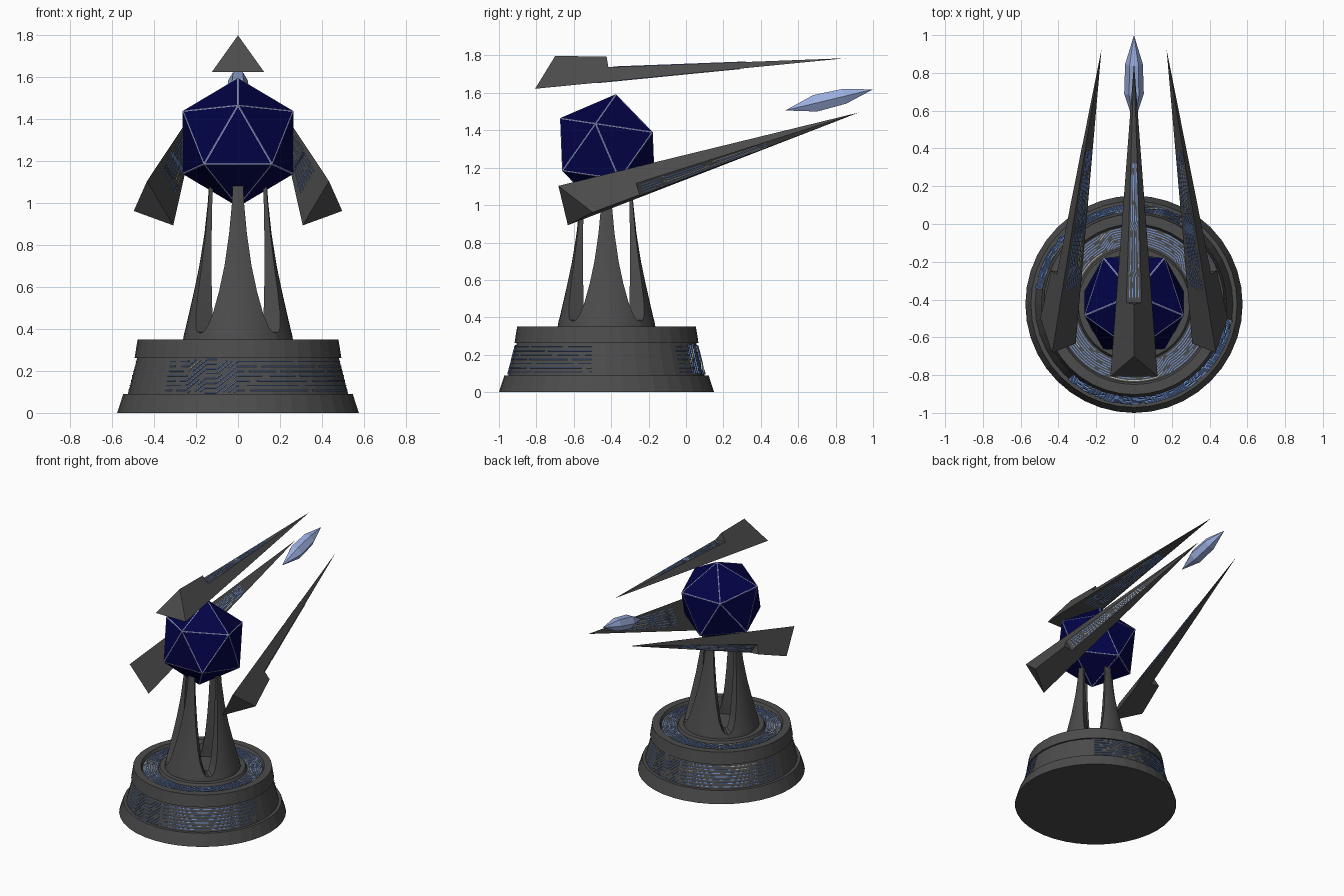
import bpy, bmesh, math, random
from mathutils import Vector

if "Cube" in bpy.data.objects:
    bpy.data.objects.remove(bpy.data.objects["Cube"])


def material(name, r, g, b):
    m = bpy.data.materials.new(name)
    m.diffuse_color = (r, g, b, 1)
    m.use_nodes = True
    m.node_tree.nodes["Principled BSDF"].inputs["Base Color"].default_value = m.diffuse_color
    return m


GREY = material("dark grey metal", .072, .072, .072)
NAVY = material("navy", .0008, .0008, .062)
EDGE = material("pale edge blue", .44, .52, .80)
CRYSTAL = material("crystal blue", .33, .43, .74)
BLUE = material("circuit blue", .19, .33, .74)
PALE = material("circuit pale", .55, .55, .50)


def finish(name, bm, mats, recalc=True):
    if recalc:
        bmesh.ops.recalc_face_normals(bm, faces=bm.faces)
    me = bpy.data.meshes.new(name)
    bm.to_mesh(me)
    bm.free()
    for m in mats:
        me.materials.append(m)
    ob = bpy.data.objects.new(name, me)
    bpy.context.collection.objects.link(ob)
    return ob


def polymesh(name, verts, faces, mats):
    bm = bmesh.new()
    vs = [bm.verts.new(v) for v in verts]
    for f in faces:
        bm.faces.new([vs[i] for i in f])
    return finish(name, bm, mats)


def circuits(name, place, rows, width, length, step, jogs, seed, lift=.003):
    """Thin raised ribbons over a panel. place(u, v) gives point and normal;
    all rows share the same diagonal jogs, so they never cross."""
    rng = random.Random(seed)
    bm = bmesh.new()

    def shift(u):
        return sum(d * min(1, max(0, (u - a) / (b - a))) for a, b, d in jogs)

    n = int(length / step)
    for j in range(-rows, 2 * rows):
        on, left, mat = True, rng.randint(3, 12), 0
        for i in range(n):
            left -= 1
            if left < 0:
                on = not on
                left = rng.randint(8, 26) if on else rng.randint(1, 2)
                mat = 1 if rng.random() < .1 else 0
            u0, u1 = i / n, (i + 1) / n
            v0, v1 = [(j + .5) / rows + shift(u) for u in (u0, u1)]
            if not on or min(v0, v1) < 0 or max(v0, v1) > 1:
                continue
            (p0, n0), (p1, n1) = place(u0, v0), place(u1, v1)
            s = n0.cross(p1 - p0).normalized() * width / 2
            h0, h1 = n0 * lift, n1 * lift
            lo = [bm.verts.new(p) for p in (p0 - s, p1 - s, p1 + s, p0 + s)]
            hi = [bm.verts.new(p) for p in (p0 - s + h0, p1 - s + h1, p1 + s + h1, p0 + s + h0)]
            for f in (hi, (lo[0], lo[1], hi[1], hi[0]), (lo[2], lo[3], hi[3], hi[2])):
                bm.faces.new(f).material_index = mat
    return finish(name, bm, [BLUE, PALE], False)


# ---- round base, turned from a profile ----
CY, SIDES = -.425, 40
profile = [(.575, 0), (.546, .09), (.524, .09), (.480, .262), (.492, .262), (.478, .35),
           (.425, .35), (.415, .33), (.305, .33), (.295, .35)]
verts = [(r * math.cos(k * math.tau / SIDES), CY + r * math.sin(k * math.tau / SIDES), z)
         for r, z in profile for k in range(SIDES)]
faces = [(i * SIDES + k, i * SIDES + (k + 1) % SIDES, (i + 1) * SIDES + (k + 1) % SIDES, (i + 1) * SIDES + k)
         for i in range(len(profile) - 1) for k in range(SIDES)]
faces += [tuple(range(SIDES)), tuple(range((len(profile) - 1) * SIDES, len(profile) * SIDES))]
polymesh("base", verts, faces, [GREY])


# ---- circuit lines on the base: two side bands and the top ring ----
def band(start):
    def place(u, v):
        t = math.radians(start + 122 * u)
        r, z = .523 - .041 * v, .095 + .16 * v
        c, s = math.cos(t), math.sin(t)
        return Vector((r * c, CY + r * s, z)), Vector((c, s, .25)).normalized()
    return place


def ring(u, v):
    t, r = u * math.tau, .312 + .098 * v
    return Vector((r * math.cos(t), CY + r * math.sin(t), .33)), Vector((0, 0, 1))


for k, start in enumerate((-131, 49)):
    circuits("base_band_circuits_%d" % k, band(start), 7, .005, 1.06, .012,
             [(.10, .19, .5), (.24, .33, .5)], 3 + k, .008)
circuits("base_top_circuits", ring, 8, .0042, 2.2, .012,
         [(.1, .13, .4), (.3, .33, -.4), (.5, .54, .5), (.8, .84, -.5)], 9)

# ---- pedestal: hollow cone cut by four arches into prongs ----
# height, outer radius, inner radius, half angle of the prong
levels = [(.34, .263, .15, 45), (.38, .256, .148, 45), (.386, .254, .147, 40), (.41, .248, .145, 36),
          (.47, .234, .142, 31), (.58, .209, .138, 25.5), (.7, .184, .135, 20.5), (.85, .16, .13, 15.5),
          (1.0, .144, .125, 11.5), (1.13, .135, .118, 10)]
ARC = 8
for k in range(4):
    verts, faces, n = [], [], 2 * (ARC + 1)
    for z, ro, ri, h in levels:
        for r, sgn in ((ro, 1), (ri, -1)):
            for i in range(ARC + 1):
                t = math.radians(90 * k + sgn * h * (2 * i / ARC - 1))
                verts.append((r * math.cos(t), CY + r * math.sin(t), z))
    for l in range(len(levels) - 1):
        for i in range(n):
            j = (i + 1) % n
            faces.append((l * n + i, l * n + j, (l + 1) * n + j, (l + 1) * n + i))
    faces += [tuple(range(n)), tuple(range((len(levels) - 1) * n, len(levels) * n))]
    ob = polymesh("pedestal_prong_%d" % k, verts, faces, [GREY])
    ob.select_set(True)
    bpy.context.view_layer.objects.active = ob
    bpy.ops.object.shade_smooth_by_angle(angle=math.radians(30))
    ob.select_set(False)

# ---- twenty-sided core with pale edges ----
C = Vector((0, -.42, 1.287))
a = .163
phi = a * (1 + 5 ** .5) / 2
X, U, V = Vector((1, 0, 0)), Vector((0, -.919, -.394)), Vector((0, -.394, .919))
bm = bmesh.new()
for s in (-1, 1):
    for t in (-1, 1):
        for p in (X * phi * s + V * a * t, X * a * s + U * phi * t, V * phi * s + U * a * t):
            bm.verts.new(C + p)
bmesh.ops.convex_hull(bm, input=bm.verts)
bmesh.ops.recalc_face_normals(bm, faces=bm.faces)
bmesh.ops.inset_individual(bm, faces=bm.faces[:], thickness=.0085)
for f in bm.faces:
    f.material_index = 0 if f.calc_area() > .02 else 1
finish("core", bm, [NAVY, EDGE])

# ---- tilted axis shared by blades and crystal ----
TILT = math.radians(13.5)
A = Vector((0, math.cos(TILT), math.sin(TILT)))
P = Vector((0, -math.sin(TILT), math.cos(TILT)))
AXIS = C - P * .012


def local(x, s, r, turn=0):
    c, d = math.cos(turn), math.sin(turn)
    return AXIS + A * s + X * (x * c - r * d) + P * (x * d + r * c)


# ---- floating crystal: two hexagonal rings and two points ----
verts = [local(0, .975, .003)]
for s, rad in ((1.14, .052), (1.30, .047)):
    verts += [local(rad * math.sin(k * math.pi / 3 + .52), s, .003 + rad * math.cos(k * math.pi / 3 + .52))
              for k in range(6)]
verts.append(local(0, 1.458, .003))
faces = []
for k in range(6):
    j = (k + 1) % 6
    faces += [(0, 1 + k, 1 + j), (1 + k, 1 + j, 7 + j, 7 + k), (7 + k, 7 + j, 13)]
polymesh("crystal", verts, faces, [CRYSTAL])

# ---- three blades around the axis ----
tip, front = Vector((0, 1.356, .199)), Vector((0, -.153, .573))
corner = Vector((.125, -.298, .428))
ridge = front.lerp(tip, .177)
shoulder = corner.lerp(tip, .243).lerp(ridge, .57)


def mirror(v):
    return Vector((-v.x, v.y, v.z))


def taper(p, q, turn, start, end, fill):
    """Panel on the triangle p, q, tip, running from start to end."""
    W = [local(*v, turn) for v in (p, q, tip)]
    nrm = (W[1] - W[0]).cross(W[2] - W[0]).normalized()

    def place(u, v):
        t = start + (end - start) * u
        w = .5 + (v - .5) * fill
        return W[0].lerp(W[2], t).lerp(W[1].lerp(W[2], t), w), nrm
    return place


for k, nm in enumerate(("top", "left", "right")):
    turn = k * math.tau / 3
    pts = [corner, mirror(corner), front, ridge, shoulder, mirror(shoulder), tip]
    polymesh(nm + "_blade", [local(*p, turn) for p in pts],
             [(0, 1, 6), (0, 1, 2), (0, 2, 3, 4, 6), (1, 2, 3, 5, 6), (3, 4, 5), (4, 5, 6)], [GREY])
    circuits(nm + "_blade_outer_circuits", taper(mirror(shoulder), shoulder, turn, .02, .58, .8),
             4, .004, .7, .012, [(.15, .2, .3), (.5, .57, -.5)], 20 + k)
    circuits(nm + "_blade_inner_circuits", taper(corner, mirror(corner), turn, .2, .66, .72),
             7, .0042, .75, .012, [(.1, .16, .3), (.4, .47, -.4)], 30 + k)
